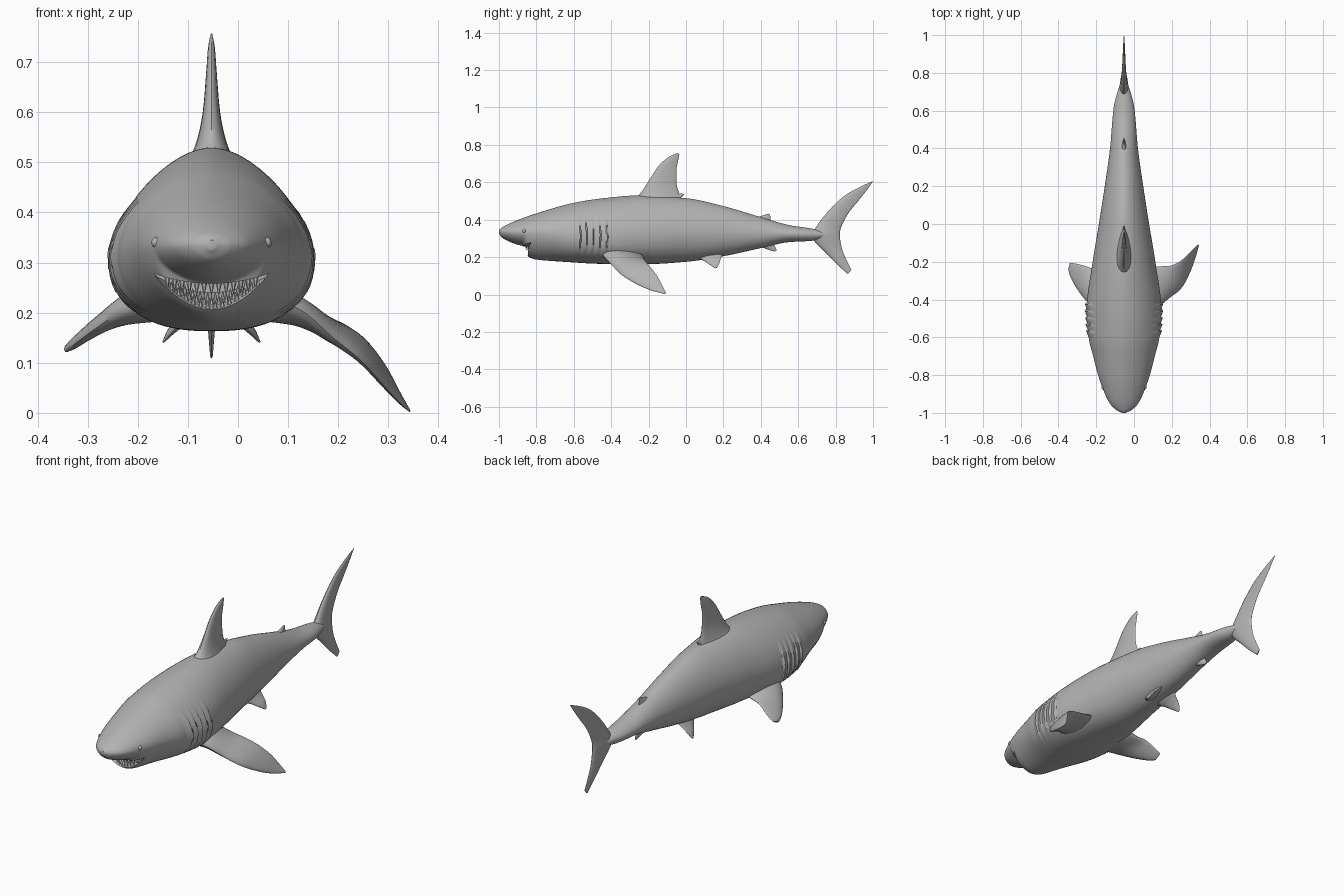
import bpy, bmesh, math
from mathutils import Vector

if "Cube" in bpy.data.objects:
    bpy.data.objects.remove(bpy.data.objects["Cube"])

CX = -0.053  # body centre line
skin = bpy.data.materials.new("grey_skin")
skin.diffuse_color = (0.45, 0.45, 0.45, 1)
skin.use_nodes = True
skin.node_tree.nodes["Principled BSDF"].inputs["Base Color"].default_value = skin.diffuse_color


def curve(keys, t):
    """Smooth monotone interpolation through (t, value) keys."""
    n = len(keys)
    if t <= keys[0][0]:
        return keys[0][1]
    if t >= keys[-1][0]:
        return keys[-1][1]
    d = [(keys[i + 1][1] - keys[i][1]) / (keys[i + 1][0] - keys[i][0]) for i in range(n - 1)]
    m = [d[0]] + [2 * a * b / (a + b) if a * b > 0 else 0 for a, b in zip(d, d[1:])] + [d[-1]]
    i = max(k for k in range(n - 1) if keys[k][0] <= t)
    h = keys[i + 1][0] - keys[i][0]
    s = (t - keys[i][0]) / h
    return ((2 * s**3 - 3 * s**2 + 1) * keys[i][1] + (s**3 - 2 * s**2 + s) * h * m[i]
            + (3 * s**2 - 2 * s**3) * keys[i + 1][1] + (s**3 - s**2) * h * m[i + 1])


def finish(name, bm, angle=40):
    bmesh.ops.recalc_face_normals(bm, faces=bm.faces)
    me = bpy.data.meshes.new(name)
    bm.to_mesh(me)
    bm.free()
    me.materials.append(skin)
    ob = bpy.data.objects.new(name, me)
    bpy.context.collection.objects.link(ob)
    smooth(ob, angle)
    return ob


def smooth(ob, angle):
    bpy.ops.object.select_all(action='DESELECT')
    ob.select_set(True)
    bpy.context.view_layer.objects.active = ob
    bpy.ops.object.shade_smooth_by_angle(angle=math.radians(angle))


def loft(name, rings):
    """Closed skin over rings of equal point count, capped at both ends."""
    bm = bmesh.new()
    vs = [[bm.verts.new(p) for p in r] for r in rings]
    n = len(rings[0])
    for a, b in zip(vs, vs[1:]):
        for i in range(n):
            j = (i + 1) % n
            bm.faces.new((a[i], a[j], b[j], b[i]))
    bm.faces.new(vs[0])
    bm.faces.new(vs[-1])
    return finish(name, bm)


# Body profiles along y
TOP = [(-1, .345), (-.985, .358), (-.89, .402), (-.754, .448), (-.6, .49), (-.44, .515), (-.245, .53),
       (0, .515), (.18, .478), (.396, .415), (.557, .37), (.67, .353), (.77, .33)]
BOT = [(-1, .325), (-.985, .305), (-.95, .285), (-.9, .266), (-.87, .258), (-.855, .215), (-.83, .195),
       (-.8, .187), (-.7, .178), (-.4, .163), (-.2, .163), (0, .175), (.2, .205), (.4, .248),
       (.55, .28), (.67, .287), (.77, .31)]
WID = [(-1, .01), (-.985, .04), (-.95, .075), (-.87, .113), (-.8, .137), (-.7, .163), (-.6, .187),
       (-.45, .197), (-.2, .166), (0, .133), (.2, .102), (.4, .074), (.62, .054), (.7, .034), (.77, .012)]
MID = [(-1, .335), (-.8, .33), (-.45, .31), (0, .33), (.6, .322), (.77, .32)]
LOW = [(-1, 1.8), (-.8, 1.8), (-.45, 2.5), (0, 2.0), (.77, 2.0)]


def body_ring(y, n=64):
    top, bot, w, mid, low = (curve(k, y) for k in (TOP, BOT, WID, MID, LOW))
    ring = []
    for k in range(n):
        a = 2 * math.pi * k / n
        c, s = math.cos(a), math.sin(a)
        e = 2 / (1.8 if s > 0 else low)
        x = math.copysign(abs(c) ** e, c) * w
        z = mid + (abs(s) ** e * (top - mid) if s > 0 else -abs(s) ** e * (mid - bot))
        # gill flaps: five overlapping ridges on each flank
        g = (y + .60 + 1.2 * (z - .31) ** 2) / .036
        if 0 < g < 5 and .2 < z < .42:
            x += math.copysign(.011 * (g % 1) * math.sin(math.pi * (z - .2) / .22) ** .7, c)
        ring.append((CX + x, y, z))
    return ring


R = 300
body = loft("body", [body_ring(-1 + 1.77 * (i / R) ** 1.3) for i in range(R + 1)])


# Mouth opening: a smile-shaped cut with a rising floor
def roof(u):
    return .258 + .02 * (u / .115) ** 2


def floor_z(u, y):
    lo = .205 + .035 * min(max((y + .85) / .11, 0), 1)
    return lo + (.276 - lo) * (u / .115) ** 2


us = [-.115 + .23 * i / 24 for i in range(25)]
cutter = loft("mouth_cutter", [[(CX + u, y, roof(u)) for u in us] +
                               [(CX + u, y, floor_z(u, y)) for u in us[-2:0:-1]]
                               for y in (-1.1, -.85, -.74)])
cutter.hide_render = True
mod = body.modifiers.new("mouth", 'BOOLEAN')
mod.operation, mod.object, mod.solver = 'DIFFERENCE', cutter, 'EXACT'
bpy.context.view_layer.objects.active = body
bpy.ops.object.modifier_apply(modifier=mod.name)
bpy.data.objects.remove(cutter)
smooth(body, 40)


# Teeth: one upper row, three lower rows
def teeth(name, count, span, place, r, h, up):
    bm = bmesh.new()
    for i in range(count):
        t = -1 + 2 * i / (count - 1)
        u = span * t
        y, z = place(t, u)
        tip = bm.verts.new((CX + u, y, z + h * up))
        base = [bm.verts.new((CX + u + r * math.cos(a), y + .6 * r * math.sin(a), z - .004 * up))
                for a in (k * math.pi / 3 for k in range(6))]
        bm.faces.new(base)
        for k in range(6):
            bm.faces.new((base[k], base[(k + 1) % 6], tip))
    finish(name, bm, 30)


teeth("upper_teeth", 13, .088, lambda t, u: (-.855 + .05 * t * t, roof(u)), .007, .026, -1)
for row in range(3):
    def seat(t, u, row=row):
        y = -.838 + .024 * row + .03 * t * t
        return y, floor_z(u, y)
    teeth("lower_teeth_%d" % (row + 1), 12 - row, .08 - .006 * row, seat, .006, .018, 1)


# Eyes
for side in (-1, 1):
    bm = bmesh.new()
    bmesh.ops.create_uvsphere(bm, u_segments=16, v_segments=10, radius=.011)
    bmesh.ops.translate(bm, verts=bm.verts,
                        vec=(CX + side * (curve(WID, -.865) - .006), -.865, .34))
    finish("eye", bm)


# Fins: (leading point, trailing point, half thickness) from root to tip
def fin(name, sections, steps=30, n=20):
    cols = list(zip(*sections))
    last = len(sections) - 1
    rows = [[curve(list(enumerate(c)), last * i / steps) for c in cols] for i in range(steps + 1)]
    lead = [Vector(r[0:3]) for r in rows]
    trail = [Vector(r[3:6]) for r in rows]
    rings = []
    for i, r in enumerate(rows):
        p, q = max(i - 1, 0), min(i + 1, steps)
        span = lead[q] + trail[q] - lead[p] - trail[p]
        chord = trail[i] - lead[i]
        nor = chord.cross(span).normalized()
        ring = []
        for k in range(n):
            a = 2 * math.pi * k / n
            c = (1 - math.cos(a)) / 2
            ring.append(lead[i] + chord * c + nor * r[6] * math.sin(a) * (1.25 - .7 * c))
        rings.append(ring)
    return loft(name, rings)


def mid_fin(name, rows):
    """Fin standing in the centre plane: (lead y, z, trail y, z, thickness)."""
    return fin(name, [(CX, a, b, CX, c, d, t) for a, b, c, d, t in rows])


mid_fin("tail_fin", [
    (.865, .109, .885, .132, .003), (.80, .168, .858, .185, .008), (.745, .225, .835, .24, .013),
    (.69, .28, .825, .29, .02), (.67, .318, .822, .32, .024), (.69, .352, .825, .345, .02),
    (.755, .44, .862, .425, .013), (.85, .53, .925, .505, .008), (.93, .575, .968, .56, .005),
    (1.0, .607, .998, .602, .001)])
mid_fin("dorsal_fin", [
    (-.31, .49, -.005, .48, .06), (-.25, .535, -.03, .53, .034), (-.20, .607, -.05, .59, .018),
    (-.144, .69, -.052, .66, .011), (-.09, .737, -.042, .715, .007), (-.045, .757, -.036, .75, .002)])
mid_fin("dorsal_fin_tip", [(-.08, .515, -.05, .55, .012), (-.04, .513, -.03, .54, .008),
                           (-.012, .532, -.01, .538, .002)])
mid_fin("second_dorsal_fin", [(.36, .405, .455, .385, .016), (.41, .422, .452, .405, .007),
                              (.44, .432, .45, .425, .002)])
mid_fin("anal_fin", [(.38, .265, .47, .27, .014), (.43, .243, .48, .248, .007),
                     (.473, .23, .485, .236, .002)])

# Paired pelvic fins
for side, word in ((1, "right"), (-1, "left")):
    fin("pelvic_fin_" + word, [(CX + side * x, a, b, CX + side * x2, c, d, t) for x, a, b, x2, c, d, t in (
        (.03, .06, .20, .03, .2, .225, .022), (.06, .10, .178, .055, .188, .198, .011),
        (.082, .13, .157, .08, .18, .172, .007), (.096, .155, .14, .096, .168, .145, .002))])

# Pectoral fins: the right one swept down, the left one shorter and curled
fin("pectoral_fin_right", [
    (.05, -.47, .235, .04, -.24, .22, .05), (.125, -.44, .205, .115, -.225, .195, .03),
    (.19, -.39, .15, .185, -.222, .185, .02), (.245, -.345, .105, .24, -.20, .158, .014),
    (.297, -.25, .048, .29, -.155, .10, .01), (.325, -.175, .018, .32, -.125, .045, .006),
    (.343, -.112, .002, .34, -.108, .01, .002)])
fin("pectoral_fin_left", [
    (-.156, -.47, .235, -.146, -.24, .22, .05), (-.231, -.43, .205, -.22, -.235, .2, .03),
    (-.275, -.38, .175, -.25, -.225, .195, .02), (-.312, -.325, .148, -.285, -.215, .175, .014),
    (-.335, -.28, .13, -.32, -.208, .15, .01), (-.345, -.25, .122, -.34, -.207, .138, .005)])
